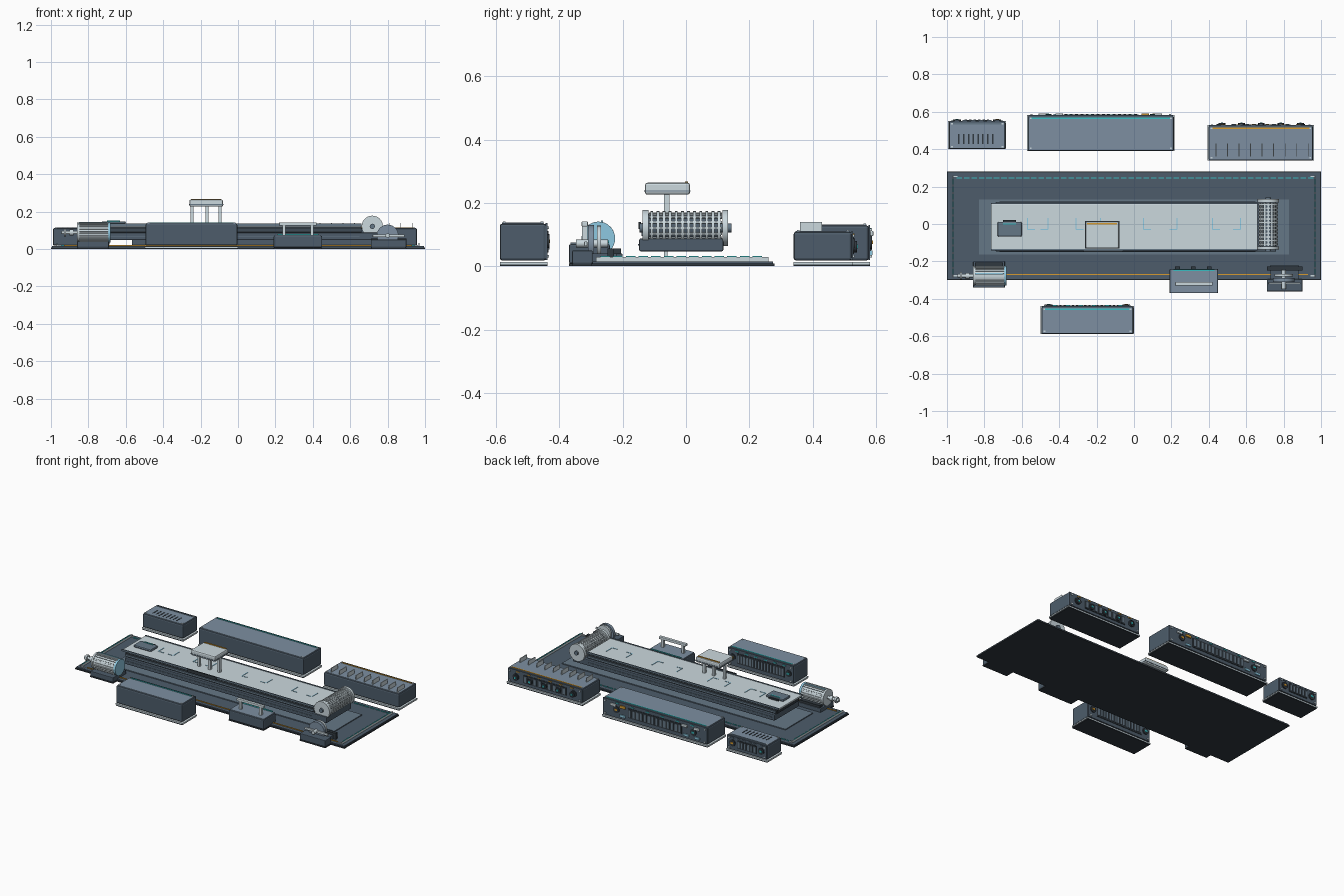
import bpy, bmesh, math
from mathutils import Matrix


def mat(name, r, g, b):
    m = bpy.data.materials.new(name)
    m.diffuse_color = (r, g, b, 1)
    return m


BLACK = mat("near black", 0.030, 0.040, 0.050)
DARK = mat("dark slate", 0.075, 0.108, 0.145)
MID = mat("mid slate", 0.13, 0.185, 0.24)
SLATE = mat("light slate", 0.205, 0.275, 0.355)
PALE = mat("pale grey", 0.60, 0.69, 0.73)
TEAL = mat("teal", 0.04, 0.52, 0.55)
ORANGE = mat("amber", 0.68, 0.33, 0.03)
SKY = mat("sky blue", 0.27, 0.58, 0.75)


def finish(name, bm, m, bevel=0.0, smooth=False):
    me = bpy.data.meshes.new(name)
    bm.to_mesh(me)
    bm.free()
    me.materials.append(m)
    ob = bpy.data.objects.new(name, me)
    bpy.context.collection.objects.link(ob)
    if bevel:
        b = ob.modifiers.new("bevel", 'BEVEL')
        b.width, b.segments = bevel, 2
    if smooth:
        bpy.context.view_layer.objects.active = ob
        ob.select_set(True)
        bpy.ops.object.shade_smooth_by_angle(angle=math.radians(35))
        ob.select_set(False)
    return ob


def boxes(name, items, m, bevel=0.0):
    """Each item is x0, x1, y0, y1, z0, z1."""
    bm = bmesh.new()
    for x0, x1, y0, y1, z0, z1 in items:
        mx = Matrix.Translation(((x0 + x1) / 2, (y0 + y1) / 2, (z0 + z1) / 2))
        bmesh.ops.create_cube(bm, size=1, matrix=mx @ Matrix.Diagonal((x1 - x0, y1 - y0, z1 - z0, 1)))
    return finish(name, bm, m, bevel)


def rods(name, items, m, seg=32):
    """Each item is axis, centre, radius, length."""
    bm = bmesh.new()
    for axis, c, r, l in items:
        rot = {'x': Matrix.Rotation(math.pi / 2, 4, 'Y'),
               'y': Matrix.Rotation(math.pi / 2, 4, 'X'), 'z': Matrix()}[axis]
        bmesh.ops.create_cone(bm, cap_ends=True, segments=seg, radius1=r, radius2=r, depth=l,
                              matrix=Matrix.Translation(c) @ rot)
    return finish(name, bm, m, smooth=True)


def slats(name, axis, c, r, l, n, t, m):
    """Bars around a cylinder, along axis x or y."""
    bm = bmesh.new()
    for i in range(n):
        rot = Matrix.Rotation(2 * math.pi * i / n, 4, axis.upper())
        size = (l, t, t) if axis == 'x' else (t, l, t)
        bmesh.ops.create_cube(bm, size=1, matrix=Matrix.Translation(c) @ rot
                              @ Matrix.Translation((0, 0, r)) @ Matrix.Diagonal((*size, 1)))
    return finish(name, bm, m)


# Floor slab with raised platform and marker strips
boxes("slab_underside", [(-1, 1, -0.30, 0.28, 0, 0.008)], BLACK)
boxes("slab_top", [(-0.995, 0.995, -0.295, 0.275, 0.008, 0.015)], DARK)
boxes("platform", [(-0.83, 0.83, -0.163, 0.13, 0.015, 0.021)], MID)
boxes("end_rails", [(s * 0.968 - 0.002, s * 0.968 + 0.002, -0.285, 0.26, 0.015, 0.03) for s in (-1, 1)], PALE)
boxes("end_strips", [(s * 0.968 - 0.003, s * 0.968 + 0.003, -0.27 + i * 0.04, -0.24 + i * 0.04, 0.029, 0.032)
                     for s in (-1, 1) for i in range(13)], TEAL)
boxes("rear_strip", [(-0.95 + i * 0.04, -0.92 + i * 0.04, 0.244, 0.249, 0.015, 0.02) for i in range(48)], TEAL)
boxes("front_strip", [(-0.93, 0.93, -0.272, -0.267, 0.015, 0.02)], ORANGE)
boxes("corner_marks", [(s * 0.955 - 0.012, s * 0.955 + 0.012, y, y + 0.006, 0.015, 0.021)
                       for s in (-1, 1) for y in (0.25, -0.28)], PALE)

# Long conveyor bed on central pedestals
boxes("bed_pedestals", [(x - 0.012, x + 0.012, -0.07, -0.058, 0.02, 0.05) for x in (-0.12, -0.4)], PALE)
boxes("bed_lower", [(-0.74, 0.76, -0.148, 0.118, 0.047, 0.088)], DARK, 0.005)
boxes("bed_core", [(-0.745, 0.66, -0.13, 0.10, 0.088, 0.12)], BLACK)
boxes("bed_side_rails", [(-0.74, 0.66, y, y + 0.008, 0.095, 0.108) for y in (-0.14, 0.102)], MID)
boxes("bed_deck", [(-0.765, 0.66, -0.138, 0.108, 0.12, 0.132)], PALE, 0.003)
boxes("deck_edges", [(-0.765, 0.66, y, y + 0.006, 0.124, 0.136) for y in (-0.141, 0.106)], MID)
boxes("rail_accents", [(-0.72, 0.65, y, y + 0.003, 0.066, 0.07) for y in (-0.151, 0.118)], MID)
marks = []
for i, x in enumerate((-0.57, -0.46, -0.31, -0.18, 0.05, 0.23, 0.42, 0.57)):
    marks.append((x - 0.003, x + 0.003, -0.03, 0.032, 0.132, 0.134))
    d = 1 if i % 2 == 0 else -1
    marks.append((min(x, x + d * 0.04), max(x, x + d * 0.04), -0.033, -0.028, 0.132, 0.134))
boxes("deck_marks", marks, SKY)

# Ribbed drum at the right end
DX, DZ = 0.718, 0.121
rods("drum_core", [('y', (DX, -0.015, DZ), 0.045, 0.23)], DARK)
slats("drum_slats", 'y', (DX, -0.002, DZ), 0.046, 0.23, 16, 0.007, PALE)
rods("drum_rings", [('y', (DX, -0.108 + i * 0.0193, DZ), 0.053, 0.009) for i in range(12)], PALE)
rods("drum_flanges", [('y', (DX, y, DZ), 0.057, 0.018) for y in (-0.128, 0.124)], PALE)
rods("drum_hubs", [('y', (DX, -0.002, DZ), 0.014, 0.29)], MID, 16)

# Raised scanner table straddling the deck
boxes("scanner_table", [(-0.26, -0.08, -0.13, 0.013, 0.226, 0.264)], PALE, 0.008)
boxes("scanner_band", [(-0.262, -0.078, -0.132, 0.015, 0.236, 0.24)], MID)
boxes("scanner_stripe", [(-0.25, -0.09, -0.003, 0.006, 0.262, 0.268)], ORANGE)
boxes("scanner_posts", [(x - 0.008, x + 0.008, -0.07, -0.052, 0.13, 0.228) for x in (-0.245, -0.165, -0.095)], PALE)
boxes("scanner_foot", [(-0.27, -0.06, -0.15, -0.142, 0.118, 0.14)], BLACK)

# Small control box on the left of the deck
boxes("deck_box", [(-0.73, -0.6, -0.068, 0.012, 0.13, 0.148)], MID, 0.008)
boxes("deck_box_trim", [(-0.70, -0.63, 0.01, 0.022, 0.132, 0.142)], BLACK)
boxes("deck_box_light", [(-0.70, -0.63, -0.004, 0.004, 0.146, 0.151)], TEAL)

# Drive motor at front left
MY, MZ = -0.277, 0.088
boxes("motor_foot", [(-0.86, -0.69, -0.34, -0.20, 0.0, 0.008)], BLACK)
boxes("motor_base", [(-0.86, -0.69, -0.34, -0.20, 0.008, 0.04)], DARK, 0.004)
boxes("motor_back_step", [(-0.85, -0.70, -0.235, -0.205, 0.04, 0.056)], BLACK)
rods("motor_body", [('x', (-0.77, MY, MZ), 0.048, 0.16)], PALE)
slats("motor_fins", 'x', (-0.77, MY, MZ), 0.05, 0.155, 22, 0.006, PALE)
boxes("motor_strip", [(-0.85, -0.70, MY + 0.008, MY + 0.014, 0.135, 0.144)], SKY)
rods("motor_flange", [('x', (-0.688, MY, MZ), 0.053, 0.014)], SKY)
rods("motor_cap", [('x', (-0.855, MY, MZ), 0.053, 0.012)], PALE)
rods("motor_shaft", [('x', (-0.90, MY, MZ), 0.009, 0.09), ('x', (-0.925, MY, MZ), 0.02, 0.012),
                     ('x', (-0.89, MY, MZ), 0.016, 0.02)], PALE, 20)

# Flywheel stand at front right
boxes("wheel_foot", [(0.71, 0.9, -0.36, -0.295, 0, 0.008)], BLACK)
boxes("wheel_base", [(0.71, 0.9, -0.36, -0.295, 0.008, 0.05)], DARK, 0.004)
boxes("wheel_plinth", [(0.73, 0.88, -0.295, -0.22, 0.012, 0.04)], DARK)
boxes("wheel_back_bar", [(0.71, 0.9, -0.248, -0.228, 0.015, 0.056)], BLACK)
rods("flywheel", [('y', (0.8, -0.30, 0.072), 0.058, 0.02)], SLATE)
rods("wheel_disc", [('y', (0.8, -0.275, 0.078), 0.05, 0.014)], PALE)
rods("wheel_axle", [('y', (0.8, -0.297, 0.072), 0.012, 0.1)], PALE, 16)
boxes("wheel_crossbar", [(0.72, 0.89, -0.322, -0.312, 0.064, 0.078)], PALE, 0.002)

# Middle console with lifting handle
boxes("console_foot", [(0.19, 0.45, -0.37, -0.24, 0, 0.008)], BLACK)
boxes("console_body", [(0.19, 0.45, -0.37, -0.24, 0.008, 0.07)], DARK, 0.006)
boxes("console_top", [(0.195, 0.445, -0.365, -0.245, 0.07, 0.075)], SLATE)
boxes("console_light", [(0.21, 0.43, -0.251, -0.244, 0.074, 0.081)], TEAL)
boxes("console_knobs", [(x, x + 0.025, -0.24, -0.228, 0.03, 0.05) for x in (0.22, 0.305, 0.39)], BLACK)
boxes("handle_posts", [(x - 0.008, x + 0.008, -0.328, -0.312, 0.075, 0.13) for x in (0.245, 0.395)], PALE)
boxes("handle_bar", [(0.22, 0.42, -0.33, -0.31, 0.125, 0.142)], PALE, 0.003)


def cabinet(name, x0, x1, y0, y1, top, n, line, ends):
    """Bevelled cabinet on a skid; rear panel has vents between two port groups."""
    boxes(name + "_foot", [(x0, x1, y0, y1, 0, 0.006)], BLACK)
    boxes(name + "_skid", [(x0 - 0.004, x1 + 0.004, y0, y1, 0.006, 0.014)], PALE)
    boxes(name + "_body", [(x0, x1, y0, y1 - 0.004, 0.018, top - 0.003)], DARK, 0.008)
    boxes(name + "_lid", [(x0 + 0.007, x1 - 0.007, y0 + 0.006, y1 - 0.012, top - 0.004, top)], SLATE)
    boxes(name + "_lid_stripe", [(x0 + 0.02, x1 - 0.02, y1 - 0.021, y1 - 0.013, top - 0.001, top + 0.003)], line)
    boxes(name + "_lid_bolts", [(x - 0.005, x + 0.005, y - 0.004, y + 0.004, top, top + 0.003)
                                for x in (x0 + 0.016, x1 - 0.016) for y in (y0 + 0.014, y1 - 0.017)], PALE)
    boxes(name + "_rear_panel", [(x0 + 0.004, x1 - 0.004, y1 - 0.006, y1, 0.02, top - 0.002)], DARK)
    h = top - 0.02
    a, b = x0 + ends, x1 - ends
    w = (b - a) / n
    boxes(name + "_vent_recess", [(a, b, y1, y1 + 0.003, 0.02 + h * 0.2, 0.02 + h * 0.78)], BLACK)
    boxes(name + "_vents", [(a + (i + 0.2) * w, a + (i + 0.75) * w, y1 + 0.003, y1 + 0.006,
                             0.02 + h * 0.28, 0.02 + h * 0.7) for i in range(n)], MID)
    boxes(name + "_status_lamps", [(x - 0.012, x + 0.012, y1, y1 + 0.004, 0.02 + h * 0.85, 0.02 + h * 0.9)
                                   for x in (x0 + (x1 - x0) * k / 7 for k in range(1, 7))], line)
    # Ports at both ends: black collar, coloured centre
    for k, x in enumerate((x0 + ends * 0.55, x1 - ends * 0.55)):
        rods(name + "_port_collars", [('y', (x, y1 + 0.002, 0.02 + h * 0.5), min(ends * 0.3, 0.022), 0.009)], BLACK, 20)
        boxes(name + "_port_centres", [(x - 0.009, x + 0.009, y1 + 0.005, y1 + 0.009,
                                        0.014 + h * 0.5, 0.026 + h * 0.5)], (TEAL, ORANGE)[k])
    boxes(name + "_corner_bolts", [(x - 0.005, x + 0.005, y1, y1 + 0.005, z, z + 0.008)
                                   for x in (x0 + 0.02, x1 - 0.02) for z in (0.028, top - 0.02)], PALE)


# Four surrounding cabinets
cabinet("front_cabinet", -0.495, -0.003, -0.588, -0.438, 0.138, 16, TEAL, 0.07)
cabinet("rear_cabinet", -0.568, 0.213, 0.39, 0.582, 0.132, 14, TEAL, 0.19)
cabinet("finned_cabinet", 0.398, 0.958, 0.34, 0.528, 0.112, 9, ORANGE, 0.12)
cabinet("vented_cabinet", -0.99, -0.688, 0.40, 0.552, 0.112, 6, MID, 0.08)

# Upright cooling fins and dark vent slots on the lids
boxes("cooling_fins", [(0.437 + i * 0.0615, 0.442 + i * 0.0615, 0.36, 0.43, 0.11, 0.14) for i in range(9)], PALE)
boxes("vent_slots", [(-0.94 + i * 0.0257, -0.932 + i * 0.0257, 0.428, 0.482, 0.11, 0.1135) for i in range(8)], BLACK)

# Service fittings on the rear faces
boxes("service_ports", [(x - 0.02, x + 0.02, 0.582, 0.592, 0.095, 0.112)
                        for x in (-0.49, -0.40, 0.13)], PALE, 0.003)
boxes("amber_service_port", [(0.04, 0.08, 0.582, 0.592, 0.095, 0.112)], ORANGE, 0.003)
boxes("blue_service_ports", [(x - 0.02, x + 0.02, 0.582, 0.589, 0.035, 0.05) for x in (-0.49, -0.41, 0.06)], SKY)
valves = [0.47, 0.575, 0.68, 0.785, 0.89]
rods("valve_wheels", [('y', (x, 0.534, 0.062), 0.018, 0.014) for x in valves], BLACK, 20)
boxes("valve_caps", [(x - 0.006, x + 0.006, 0.54, 0.544, 0.056, 0.068) for x in valves], TEAL)
